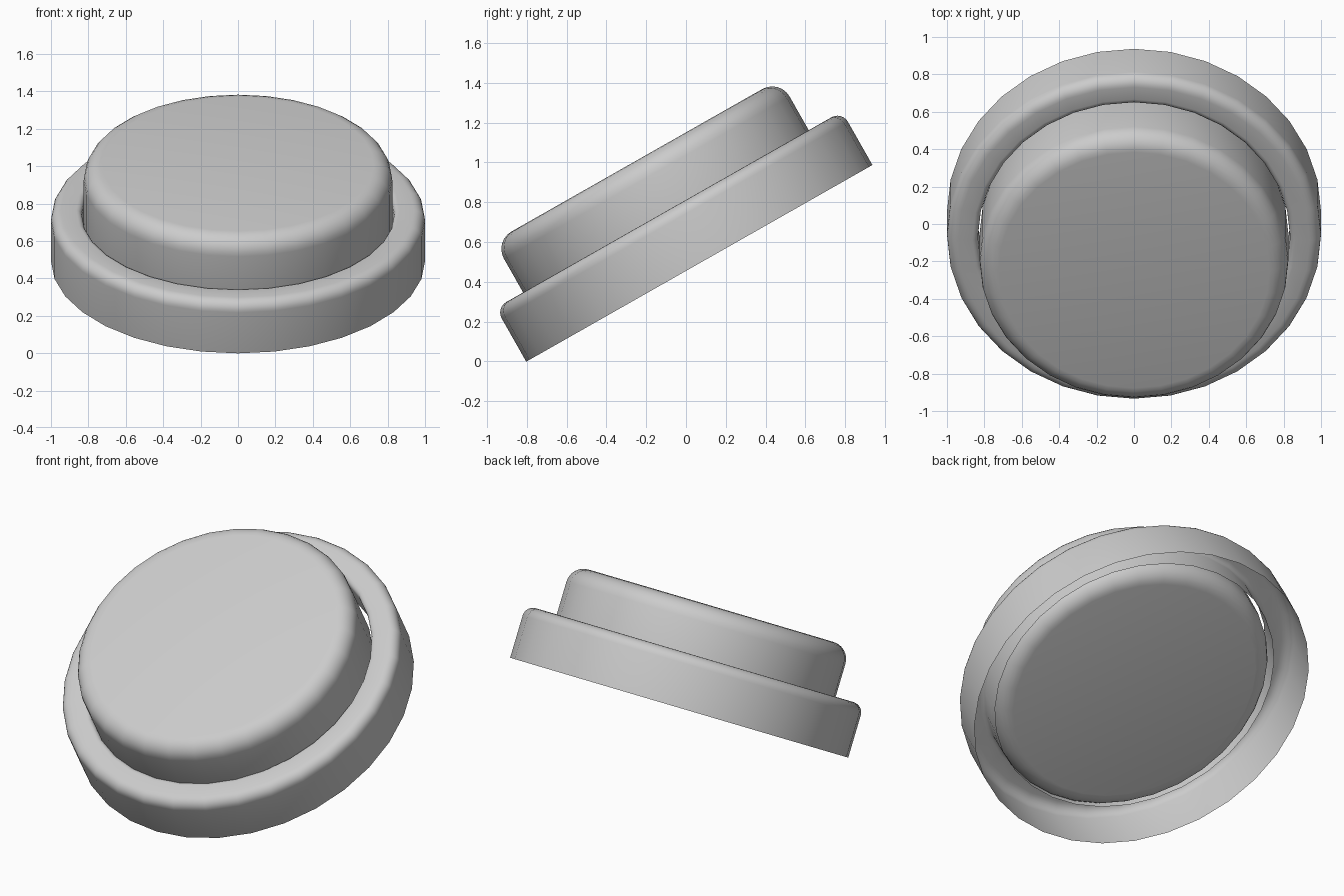
import bpy, bmesh, math
from mathutils import Matrix

if "Cube" in bpy.data.objects:
    bpy.data.objects.remove(bpy.data.objects["Cube"])

TILT = math.radians(29.6)
SIDES = 32
PLACE = Matrix.Translation((0, 0.067, 0.493)) @ Matrix.Rotation(TILT, 4, 'X')


def arc(cx, cz, r, a0, a1, n=6):
    """Fillet points around (cx, cz), angles in degrees."""
    out = []
    for i in range(n + 1):
        a = math.radians(a0 + (a1 - a0) * i / n)
        out.append((cx + r * math.cos(a), cz + r * math.sin(a)))
    return out


def lathe(name, profile, caps=False, offset=0.0):
    """Turn a (radius, height) profile into a shell, then tilt it."""
    bm = bmesh.new()
    rings = []
    for r, z in profile:
        rings.append([bm.verts.new((r * math.cos(2 * math.pi * i / SIDES),
                                    r * math.sin(2 * math.pi * i / SIDES) + offset, z))
                      for i in range(SIDES)])
    for a, b in zip(rings, rings[1:]):
        for i in range(SIDES):
            j = (i + 1) % SIDES
            bm.faces.new((a[i], a[j], b[j], b[i]))
    if caps:
        bm.faces.new(rings[-1])
        bm.faces.new(rings[0][::-1])
    for f in bm.faces:
        f.smooth = True
    bm.transform(PLACE)
    mesh = bpy.data.meshes.new(name)
    bm.to_mesh(mesh)
    bm.free()
    obj = bpy.data.objects.new(name, mesh)
    bpy.context.collection.objects.link(obj)
    return obj


# Outer collar: open-bottomed channel, rounded outer rim, inner wall around the hole
lathe("collar", [(1.0, 0.0)] + arc(0.94, 0.25, 0.06, 0, 90)
      + arc(0.865, 0.28, 0.03, 90, 180, 4) + [(0.835, 0.125)])

# Push cap: closed disc rounded on both edges, slightly low in the collar
lathe("push_cap", arc(0.725, 0.20, 0.10, -90, 0) + arc(0.725, 0.505, 0.10, 0, 90),
      caps=True, offset=-0.017)
